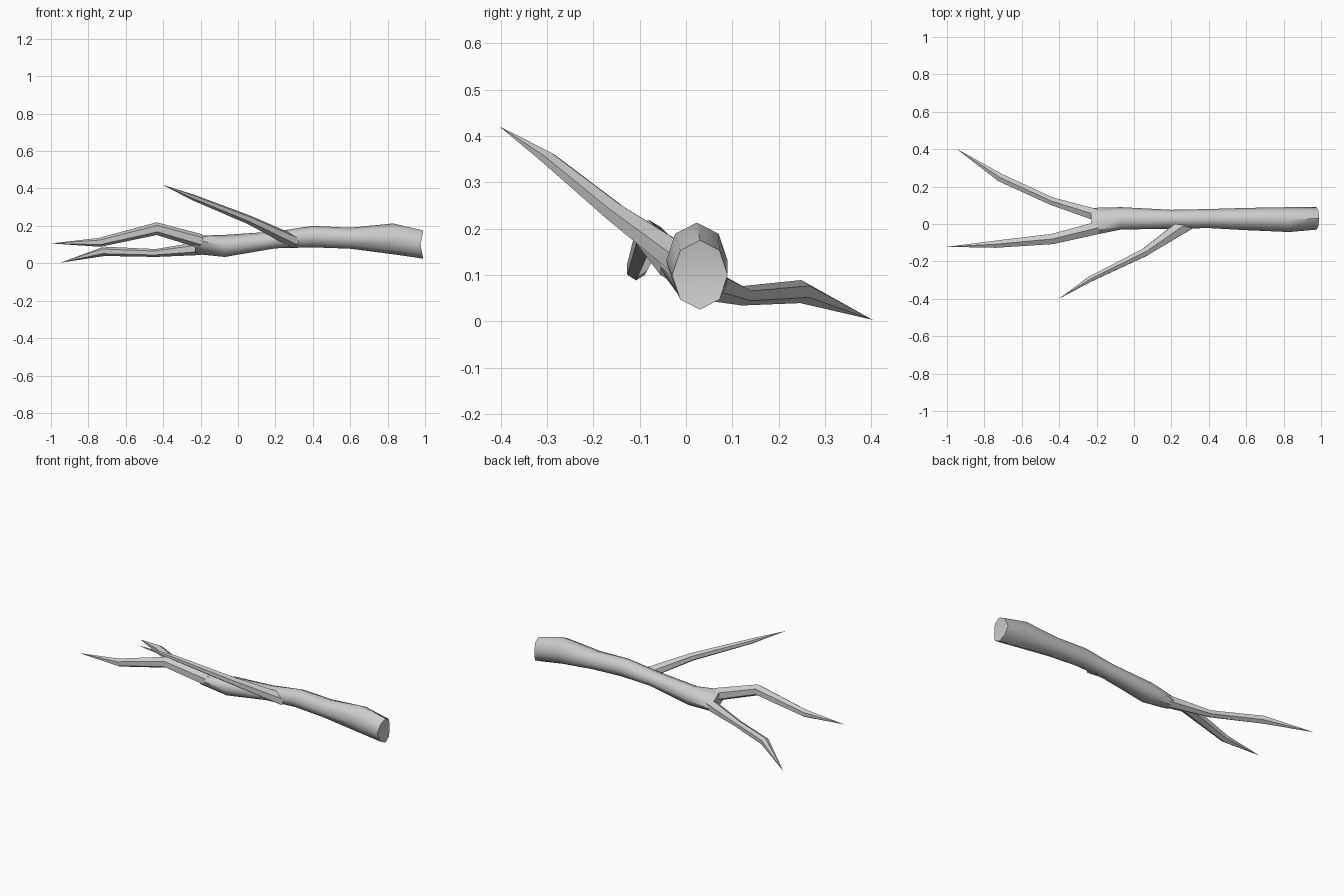
import bpy, bmesh, math
from mathutils import Vector

if "Cube" in bpy.data.objects:
    bpy.data.objects.remove(bpy.data.objects["Cube"])


def loft(name, rings, tip=None, cap=None):
    """Skin a list of vertex rings, with an optional pointed tip and end cap centre."""
    bm = bmesh.new()
    loops = [[bm.verts.new(p) for p in ring] for ring in rings]
    n = len(loops[0])
    for a, b in zip(loops, loops[1:]):
        for i in range(n):
            j = (i + 1) % n
            bm.faces.new((a[i], a[j], b[j], b[i]))
    for point, loop in ((cap, loops[0]), (tip, loops[-1])):
        if point is not None:
            c = bm.verts.new(point)
            for i in range(n):
                bm.faces.new((loop[i], loop[(i + 1) % n], c))
    bmesh.ops.recalc_face_normals(bm, faces=bm.faces)
    mesh = bpy.data.meshes.new(name)
    bm.to_mesh(mesh)
    bm.free()
    ob = bpy.data.objects.new(name, mesh)
    bpy.context.collection.objects.link(ob)
    bpy.ops.object.select_all(action='DESELECT')
    ob.select_set(True)
    bpy.context.view_layer.objects.active = ob
    bpy.ops.object.shade_smooth_by_angle(angle=math.radians(50))
    return ob


def twig(name, points, sizes, tip, sides=6):
    """Tapering branch; sizes are half width and half height of each ring."""
    path = [Vector(p) for p in points] + [Vector(tip)]
    rings = []
    for k, (w, h) in enumerate(sizes):
        d = (path[k + 1] - path[max(k - 1, 0)]).normalized()
        side = d.cross(Vector((0, 0, 1))).normalized()
        up = side.cross(d)
        rings.append([path[k] + side * w * math.cos(t) + up * h * math.sin(t)
                      for t in (math.tau * i / sides + math.pi / 6 for i in range(sides))])
    return loft(name, rings, tip=tip)


# Main limb: x, y min, y max, z min, z max
sections = [
    (0.99, -0.03, 0.09, 0.025, 0.175),
    (0.83, -0.043, 0.09, 0.048, 0.213),
    (0.60, -0.033, 0.086, 0.078, 0.190),
    (0.40, -0.022, 0.08, 0.085, 0.200),
    (0.20, -0.025, 0.076, 0.080, 0.170),
    (-0.07, -0.03, 0.09, 0.034, 0.152),
    (-0.23, -0.062, 0.086, 0.042, 0.155),
]
rings = []
for k, (x, y0, y1, z0, z1) in enumerate(sections):
    ring = []
    for i in range(8):
        c, s = math.cos(math.tau * i / 8), math.sin(math.tau * i / 8)
        dx = -0.014 * (1 - abs(s)) if k == 0 else 0
        # the fork end leans: low at the back, high at the front
        shear = -0.028 * c if k == 6 else 0
        squash = 0.72 if k == 6 else 1.0
        ring.append((x + dx, (y0 + y1) / 2 + c * (y1 - y0) / 2,
                     (z0 + z1) / 2 + shear + s * squash * (z1 - z0) / 2))
    rings.append(ring)
loft("main_limb", rings, cap=(0.975, 0.03, 0.10), tip=(-0.225, 0.012, 0.098))

# Forked twigs at the thin end
twig("back_twig",
     [(-0.20, 0.048, 0.080), (-0.44, 0.122, 0.055), (-0.715, 0.248, 0.064)],
     [(0.036, 0.036), (0.024, 0.021), (0.025, 0.025)], (-0.95, 0.403, 0.003))
twig("front_twig",
     [(-0.20, -0.022, 0.118), (-0.435, -0.080, 0.185), (-0.74, -0.108, 0.112)],
     [(0.038, 0.038), (0.032, 0.034), (0.022, 0.024)], (-1.0, -0.122, 0.106))

# Raised side twig
twig("side_twig",
     [(0.30, 0.015, 0.115), (0.06, -0.150, 0.232), (-0.235, -0.295, 0.350)],
     [(0.046, 0.036), (0.025, 0.024), (0.017, 0.016)], (-0.405, -0.402, 0.42))
